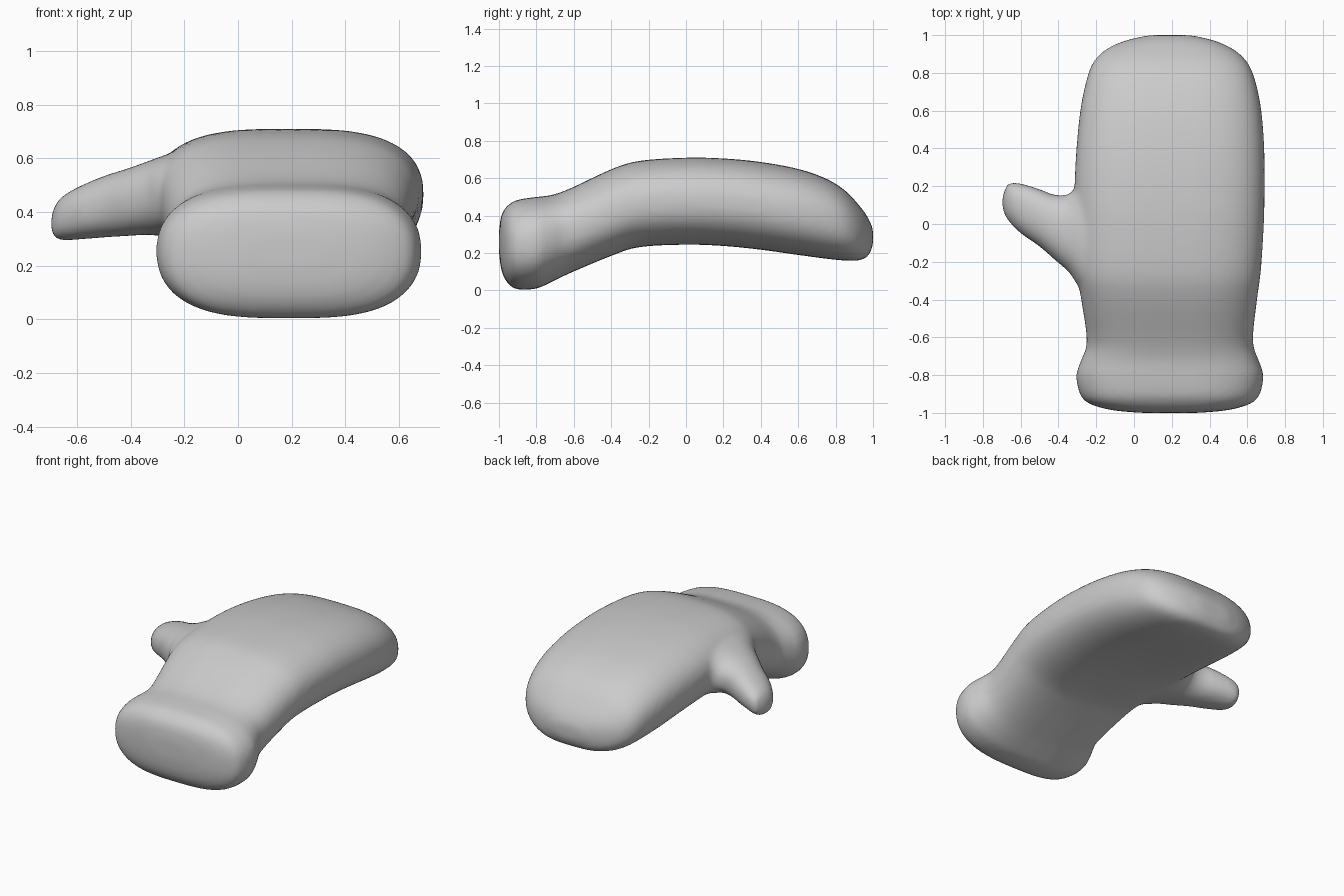
import bpy, bmesh, math

if "Cube" in bpy.data.objects:
    bpy.data.objects.remove(bpy.data.objects["Cube"])

SEG = 48


def power(v, n):
    return math.copysign(abs(v) ** (2 / n), v)


def spline(rows, steps=4):
    """Catmull-Rom through the section table."""
    out = []
    for i in range(len(rows) - 1):
        a, b = rows[max(i - 1, 0)], rows[i]
        c, d = rows[i + 1], rows[min(i + 2, len(rows) - 1)]
        for k in range(steps):
            t = k / steps
            out.append([q + 0.5 * t * (r - p + t * (2*p - 5*q + 4*r - s + t * (3*(q - r) + s - p)))
                        for p, q, r, s in zip(a, b, c, d)])
    return out + [list(rows[-1])]


def loft(bm, sections, place, nw, nz):
    """Skin rounded sections (pos, w0, w1, z0, z1); place maps (pos, w, z) to xyz."""
    rings = []
    for p, w0, w1, z0, z1 in spline(sections):
        ring = []
        for i in range(SEG):
            a = math.tau * i / SEG
            w = (w0 + w1) / 2 + (w1 - w0) / 2 * power(math.cos(a), nw)
            z = (z0 + z1) / 2 + (z1 - z0) / 2 * power(math.sin(a), nz)
            ring.append(bm.verts.new(place(p, w, z)))
        rings.append(ring)
    for r, s in zip(rings, rings[1:]):
        for i in range(SEG):
            j = (i + 1) % SEG
            bm.faces.new((r[i], r[j], s[j], s[i]))
    bm.faces.new(rings[0])
    bm.faces.new(rings[-1])


# Hand and cuff: y, left, right, bottom, top
hand = [
    (-1.0, 0.04, 0.34, 0.20, 0.32), (-0.985, -0.12, 0.50, 0.10, 0.41),
    (-0.95, -0.24, 0.62, 0.035, 0.457), (-0.90, -0.287, 0.667, 0.005, 0.485),
    (-0.80, -0.306, 0.686, 0.01, 0.50), (-0.72, -0.28, 0.66, 0.045, 0.51),
    (-0.62, -0.25, 0.63, 0.093, 0.545), (-0.40, -0.28, 0.652, 0.185, 0.648),
    (-0.25, -0.305, 0.672, 0.232, 0.693), (0.0, -0.312, 0.688, 0.245, 0.71),
    (0.20, -0.315, 0.692, 0.238, 0.706), (0.40, -0.305, 0.69, 0.218, 0.687),
    (0.60, -0.285, 0.675, 0.19, 0.65), (0.75, -0.255, 0.645, 0.17, 0.598),
    (0.85, -0.22, 0.605, 0.16, 0.535), (0.92, -0.155, 0.535, 0.16, 0.462),
    (0.97, -0.05, 0.43, 0.18, 0.395), (1.0, 0.08, 0.30, 0.24, 0.33)]

# Thumb: x, front, back, bottom, top
thumb = [
    (-0.12, -0.42, 0.30, 0.29, 0.66), (-0.28, -0.34, 0.23, 0.31, 0.61),
    (-0.34, -0.26, 0.16, 0.315, 0.588), (-0.42, -0.19, 0.155, 0.31, 0.56),
    (-0.50, -0.12, 0.185, 0.305, 0.535), (-0.60, -0.05, 0.215, 0.297, 0.492),
    (-0.66, 0.01, 0.22, 0.293, 0.455), (-0.685, 0.05, 0.18, 0.305, 0.42),
    (-0.698, 0.09, 0.14, 0.33, 0.38)]

bm = bmesh.new()
loft(bm, hand, lambda p, w, z: (w, p, z), 3.1, 2.3)
loft(bm, thumb, lambda p, w, z: (p, w, z), 2.3, 2.3)
bmesh.ops.recalc_face_normals(bm, faces=bm.faces)
mesh = bpy.data.meshes.new("mitten")
bm.to_mesh(mesh)
bm.free()
mitten = bpy.data.objects.new("mitten", mesh)
bpy.context.collection.objects.link(mitten)

# Fuse thumb into hand and soften the joint
fuse = mitten.modifiers.new("fuse", 'REMESH')
fuse.mode = 'VOXEL'
fuse.voxel_size = 0.016
fuse.use_smooth_shade = True
soft = mitten.modifiers.new("soften", 'SMOOTH')
soft.factor = 0.5
soft.iterations = 12
